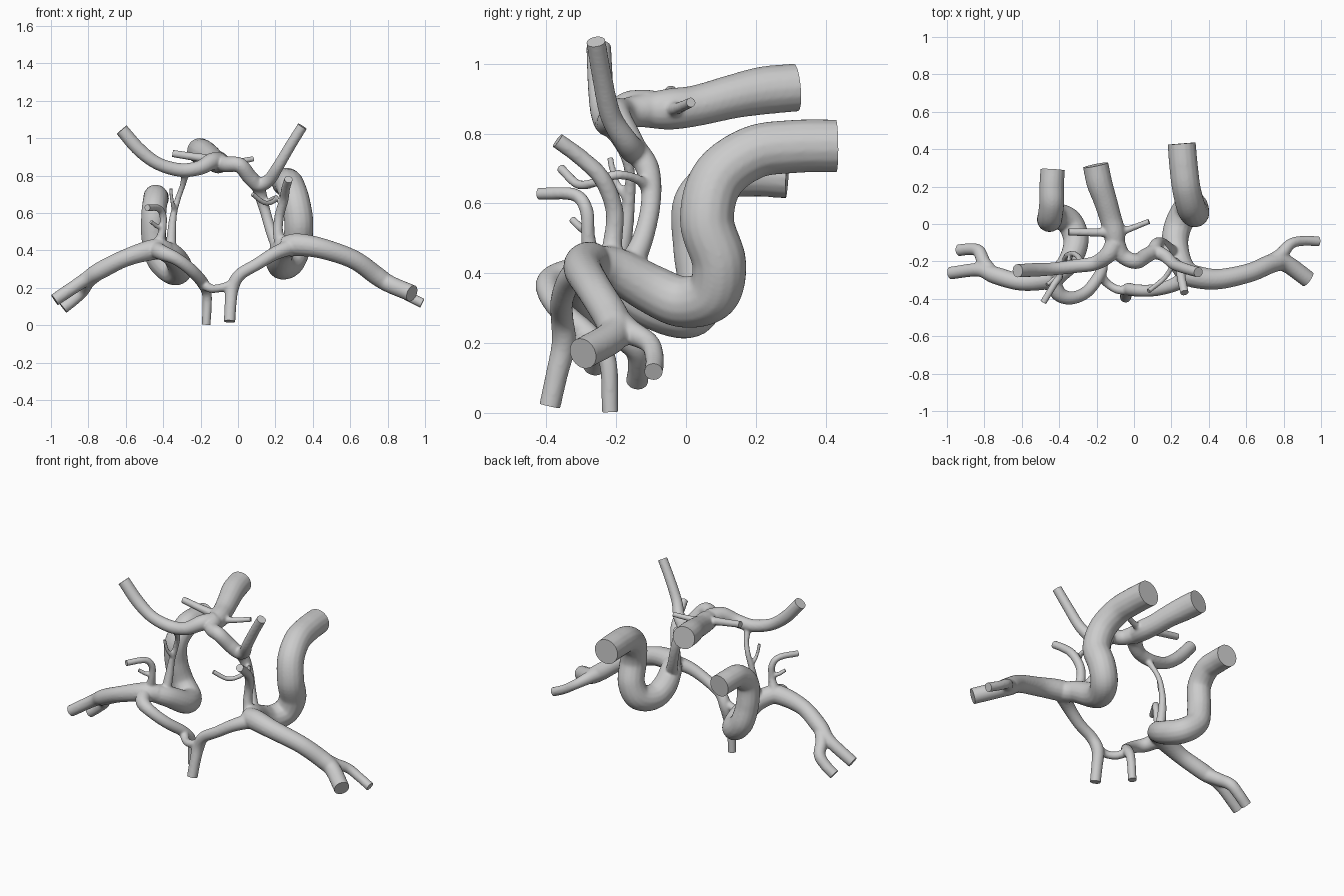
import bpy, bmesh
from mathutils import Vector

tubes = bpy.data.curves.new("vessel_paths", 'CURVE')
tubes.dimensions = '3D'
tubes.bevel_depth = 1.0
tubes.bevel_resolution = 6
tubes.use_fill_caps = True
ends = []   # flat cut ends: point, outward direction, radius


def vessel(*pts, cut=True):
    """Smooth tube through (x, y, z, radius) points; the last point is a flat cut end."""
    P = [Vector(p) for p in pts]
    if cut:
        d = (P[-1] - P[-2]).to_3d().normalized()
        e, r = P[-1].copy(), P[-1][3]
    Q = [2 * P[0] - P[1]] + P + [2 * P[-1] - P[-2]]
    out = []
    for i in range(1, len(Q) - 2):
        a, b, c, f = Q[i - 1:i + 3]
        for k in range(8):
            t = k / 8
            out.append(0.5 * (2 * b + (c - a) * t + (2 * a - 5 * b + 4 * c - f) * t * t
                              + (3 * b - a - 3 * c + f) * t ** 3))
    out.append(P[-1])
    if cut:
        d = (out[-1] - out[-2]).to_3d().normalized()
        ends.append((e.to_3d(), d, r))
        out.append(Vector((*(e.to_3d() + d * (0.5 * r + 0.015)), r)))
    s = tubes.splines.new('POLY')
    s.points.add(len(out) - 1)
    for sp, p in zip(s.points, out):
        sp.co = (*p[:3], 1)
        sp.radius = p[3] + 0.001


# Right main artery, from the junction back to its cut end
vessel((.29, -.27, .425, .055), (.245, -.2, .41, .062), (.22, -.1, .355, .07), (.235, -.01, .318, .073),
       (.28, .075, .34, .076), (.315, .095, .43, .077), (.325, .06, .55, .077), (.305, .09, .67, .077),
       (.28, .19, .745, .076), (.265, .31, .763, .076), (.255, .43, .765, .075))
# Left main artery
vessel((-.42, -.28, .41, .05), (-.345, -.2, .37, .06), (-.31, -.09, .305, .067), (-.345, .01, .285, .07),
       (-.42, .045, .35, .068), (-.45, .03, .47, .066), (-.45, .03, .6, .066),
       (-.44, .11, .675, .066), (-.44, .2, .685, .065), (-.435, .29, .68, .065))

# Right outer artery and its fork
vessel((.25, -.25, .42, .055), (.32, -.28, .43, .06), (.45, -.295, .41, .054), (.62, -.26, .35, .05),
       (.74, -.21, .265, .05), (.81, -.21, .22, .046), (.93, -.295, .17, .045))
vessel((.73, -.21, .27, .045), (.785, -.165, .235, .036), (.84, -.105, .2, .028), (.91, -.09, .155, .026),
       (.985, -.093, .118, .026))
# Left outer artery and its fork
vessel((-.38, -.25, .4, .05), (-.45, -.29, .405, .055), (-.6, -.31, .36, .046), (-.74, -.275, .29, .046),
       (-.83, -.245, .235, .036), (-.98, -.262, .135, .033))
vessel((-.75, -.275, .28, .04), (-.8, -.21, .235, .036), (-.83, -.145, .185, .033), (-.88, -.135, .135, .031),
       (-.935, -.14, .092, .031))

# Front arteries with their bridge
vessel((.3, -.28, .425, .045), (.2, -.33, .385, .036), (.1, -.355, .325, .032), (.01, -.355, .27, .032),
       (-.03, -.35, .2, .034), (-.04, -.37, .11, .031), (-.045, -.39, .02, .03))
vessel((-.44, -.3, .405, .045), (-.4, -.375, .385, .04), (-.33, -.395, .355, .034), (-.25, -.36, .295, .032),
       (-.185, -.275, .22, .031), (-.165, -.225, .15, .025), (-.17, -.217, .003, .023))
vessel((-.18, -.28, .215, .026), (-.14, -.32, .195, .022), (-.09, -.35, .2, .022), (-.03, -.355, .215, .026), cut=False)

# Rear trunk and its two thin side branches
vessel((-.1, -.14, .865, .045), (-.105, -.05, .87, .058), (-.125, .03, .88, .058), (-.155, .13, .905, .062),
       (-.185, .22, .923, .068), (-.205, .315, .932, .068))
vessel((-.09, -.045, .88, .03), (-.2, -.045, .895, .022), (-.35, -.043, .918, .019))
vessel((-.11, -.05, .87, .03), (-.02, -.025, .872, .017), (.08, .014, .889, .014))
# Rear arteries sweeping outward
vessel((-.1, -.1, .875, .05), (-.14, -.165, .875, .045), (-.21, -.21, .84, .038), (-.31, -.225, .83, .036),
       (-.43, -.24, .865, .034), (-.53, -.245, .94, .036), (-.622, -.25, 1.045, .035))
vessel((-.1, -.1, .87, .05), (-.06, -.17, .86, .042), (.01, -.2, .855, .04), (.065, -.17, .79, .04),
       (.11, -.15, .752, .038), (.165, -.17, .775, .034), (.215, -.215, .85, .03), (.28, -.24, .96, .028),
       (.344, -.258, 1.063, .027))

# Connecting arteries between rear and main arteries
vessel((.1, -.15, .76, .035), (.12, -.11, .7, .033), (.145, -.1, .61, .028), (.175, -.12, .51, .029),
       (.21, -.155, .43, .035), (.23, -.18, .4, .035), cut=False)
vessel((-.28, -.22, .82, .022), (-.295, -.18, .75, .015), (-.32, -.16, .68, .015), (-.345, -.165, .59, .018),
       (-.355, -.18, .49, .024), (-.36, -.21, .38, .03), cut=False)
vessel((-.338, -.165, .61, .014), (-.352, -.2, .66, .01), (-.36, -.218, .73, .009))

# Small upward twigs
vessel((.24, -.22, .41, .04), (.215, -.21, .49, .027), (.22, -.205, .58, .025), (.245, -.24, .67, .024),
       (.255, -.3, .73, .023), (.27, -.368, .78, .022))
vessel((.135, -.105, .64, .02), (.175, -.14, .67, .013), (.205, -.2, .682, .013), (.185, -.26, .66, .013),
       (.14, -.31, .655, .013), (.078, -.358, .7, .013))
vessel((-.43, -.27, .42, .035), (-.405, -.28, .5, .02), (-.4, -.285, .58, .019), (-.425, -.32, .625, .018),
       (-.485, -.42, .628, .017))
vessel((-.405, -.28, .52, .014), (-.435, -.3, .53, .012), (-.465, -.325, .553, .011))

# Fuse the tubes into one smooth skin
helper = bpy.data.objects.new("vessel_paths", tubes)
bpy.context.collection.objects.link(helper)
dg = bpy.context.evaluated_depsgraph_get()
raw = bpy.data.meshes.new_from_object(helper.evaluated_get(dg))
bpy.data.objects.remove(helper)
arteries = bpy.data.objects.new("artery_network", raw)
bpy.context.collection.objects.link(arteries)
bpy.context.view_layer.objects.active = arteries
arteries.select_set(True)
weld = arteries.modifiers.new("weld", 'WELD')
weld.merge_threshold = 0.00005
fuse = arteries.modifiers.new("fuse", 'REMESH')
fuse.mode = 'VOXEL'
fuse.voxel_size = 0.0065
relax = arteries.modifiers.new("relax", 'SMOOTH')
relax.factor = 0.5
relax.iterations = 7
for m in list(arteries.modifiers):
    bpy.ops.object.modifier_apply(modifier=m.name)

# Slice each open end flat and cap it
bm = bmesh.new()
bm.from_mesh(arteries.data)
for p, d, r in ends:
    reach = 1.6 * r + 0.02
    faces = [f for f in bm.faces if all((v.co - p).length < reach for v in f.verts)]
    edges = {e for f in faces for e in f.edges}
    verts = {v for f in faces for v in f.verts}
    bmesh.ops.bisect_plane(bm, geom=faces + list(edges) + list(verts), plane_co=p, plane_no=d,
                           clear_outer=True)
    bmesh.ops.holes_fill(bm, edges=[e for e in bm.edges if e.is_boundary], sides=0)
bmesh.ops.recalc_face_normals(bm, faces=bm.faces)
bm.to_mesh(arteries.data)
bm.free()
bpy.ops.object.shade_smooth_by_angle(angle=0.7)
